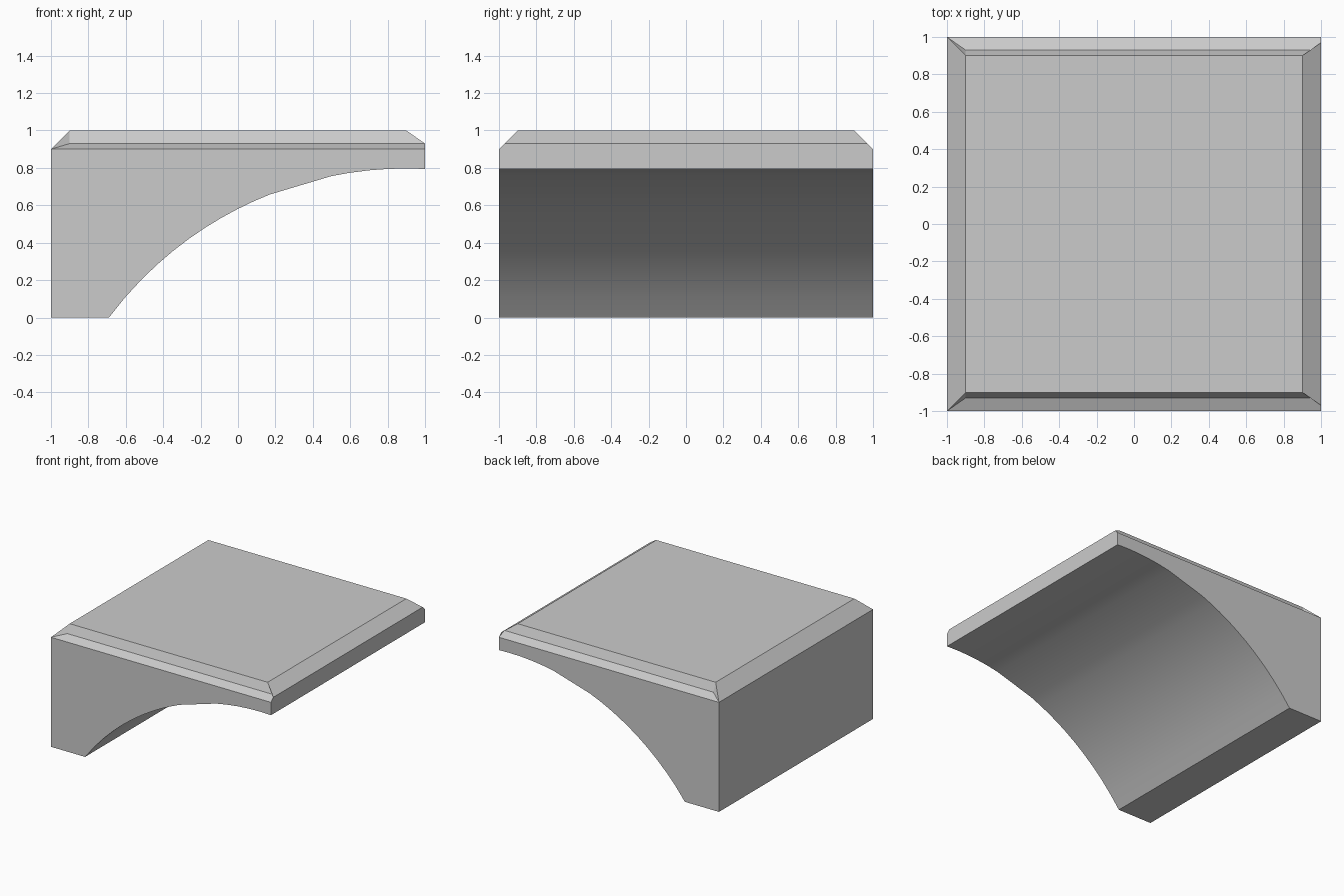
import bpy, bmesh, math

if "Cube" in bpy.data.objects:
    bpy.data.objects.remove(bpy.data.objects["Cube"])

bm = bmesh.new()
cache = {}


def v(x, y, z):
    key = (round(x, 4), round(y, 4), round(z, 4))
    if key not in cache:
        cache[key] = bm.verts.new(key)
    return cache[key]


def face(*pts):
    bm.faces.new([v(*p) for p in pts])


def both_sides(*pts):
    # front face plus its mirror image at the back
    face(*pts)
    face(*[(x, -y, z) for x, y, z in reversed(pts)])


def across(a, b):
    # strip running from front to back between two (x, y, z) front points
    face(a, b, (b[0], -b[1], b[2]), (a[0], -a[1], a[2]))


# Underside arc as (x, z); one longer flat facet between x = 0.17 and 0.5
R, cx, cz = 1.984, 0.9, -1.187
xs = [-0.69 + 0.086 * i for i in range(11)] + [0.5, 0.6, 0.7, 0.8, 0.9, 1.0]
arc = [(x, cz + math.sqrt(R * R - (x - cx) ** 2)) for x in xs]
arc[0] = (-0.69, 0.0)

# Body: side walls, left wall, foot and arched underside
side = [(-1, 0)] + arc + [(1, 0.9), (-1, 0.9)]
both_sides(*[(x, -1, z) for x, z in side])
across((-1, -1, 0.9), (-1, -1, 0))
across((-1, -1, 0), (-0.69, -1, 0))
for (x0, z0), (x1, z1) in zip(arc, arc[1:]):
    across((x0, -1, z0), (x1, -1, z1))

# Right end wall
ze = arc[-1][1]
face((1, -1, ze), (1, 1, ze), (1, 1, 0.9), (1, 0.97, 0.93), (1, -0.97, 0.93), (1, -1, 0.9))

# Top plate with sloped left and right ends
left, right, lip = (-0.9, -0.9, 1), (0.9, -0.9, 1), (1, -0.97, 0.93)
corner = (-1, -1, 0.9)
across(left, right)
across(corner, left)
across(right, lip)

# Stepped-in chamfer along front and back edges
in0, in1 = (-0.9, -0.93, 0.93), (1, -0.93, 0.93)
both_sides(corner, (1, -1, 0.9), in1, in0)
both_sides(in0, in1, right, left)
both_sides(corner, in0, left)
both_sides(right, in1, lip)

bmesh.ops.recalc_face_normals(bm, faces=bm.faces)
mesh = bpy.data.meshes.new("half_arch_block")
bm.to_mesh(mesh)
bm.free()
obj = bpy.data.objects.new("half_arch_block", mesh)
bpy.context.collection.objects.link(obj)
bpy.context.view_layer.objects.active = obj
obj.select_set(True)
bpy.ops.object.shade_smooth_by_angle(angle=math.radians(25))
